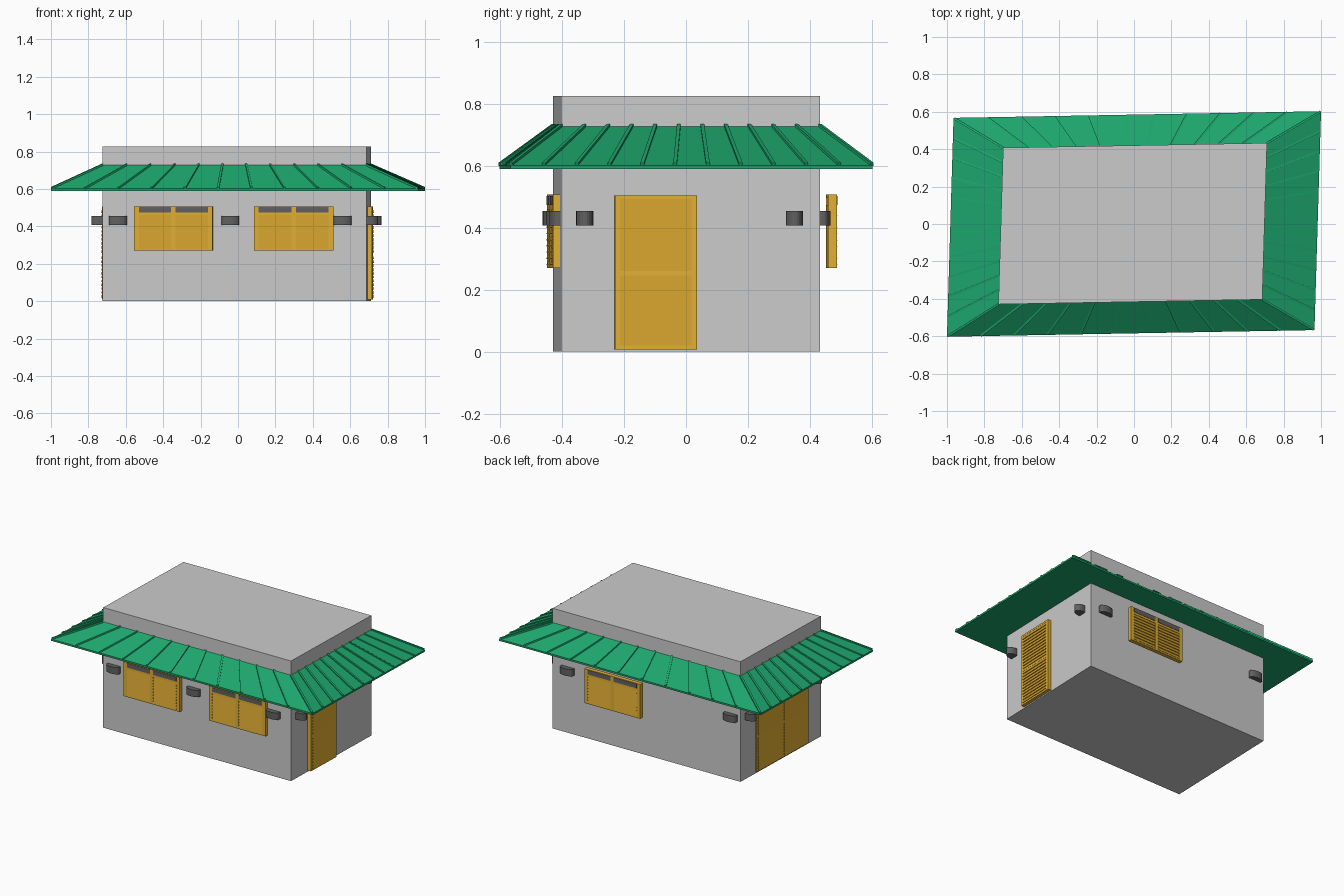
import bpy, bmesh, math
from mathutils import Vector, Matrix

if "Cube" in bpy.data.objects:
    bpy.data.objects.remove(bpy.data.objects["Cube"])

# The whole building is slightly skewed in plan
SKEW = Matrix(((1, .03, 0, -.007), (.018, 1, 0, .002), (0, 0, 1, 0), (0, 0, 0, 1)))
A, B = .7055, .4185          # half size of walls


def material(name, col):
    m = bpy.data.materials.new(name)
    m.diffuse_color = (*col, 1)
    m.use_nodes = True
    m.node_tree.nodes["Principled BSDF"].inputs["Base Color"].default_value = m.diffuse_color
    return m


AMBER = material("amber_paint", (.75, .43, .035))
SLAT = material("louvre_paint", (.6, .33, .025))
GREEN = material("green_roof", (.012, .38, .15))
DARK = material("dark_grey", (.12, .12, .12))


def finish(bm, name, mat=None):
    bmesh.ops.recalc_face_normals(bm, faces=bm.faces)
    bm.transform(SKEW)
    me = bpy.data.meshes.new(name)
    bm.to_mesh(me)
    bm.free()
    ob = bpy.data.objects.new(name, me)
    bpy.context.collection.objects.link(ob)
    if mat:
        me.materials.append(mat)


def loft(bm, loop_a, loop_b):
    """Solid between two matching end loops."""
    va = [bm.verts.new(p) for p in loop_a]
    vb = [bm.verts.new(p) for p in loop_b]
    n = len(va)
    bm.faces.new(va)
    bm.faces.new(vb)
    for i in range(n):
        j = (i + 1) % n
        bm.faces.new((va[i], va[j], vb[j], vb[i]))


def place(side, u, d, z):
    """Point at u along a wall, d outward from it, at height z."""
    return {"front": (u, -B - d, z), "back": (u, B + d, z),
            "right": (A + d, u, z), "left": (-A - d, u, z)}[side]


def prism(bm, side, u0, u1, profile):
    loft(bm, [place(side, u0, d, z) for d, z in profile],
         [place(side, u1, d, z) for d, z in profile])


def box(bm, side, u0, u1, d0, d1, z0, z1):
    prism(bm, side, u0, u1, [(d0, z0), (d1, z0), (d1, z1), (d0, z1)])


def louvres(bm, side, u0, u1, z0, z1, d, n):
    """Row of tilted slats overlapping like shingles."""
    s = (z1 - z0) / n
    for i in range(n):
        z = z0 + i * s
        prism(bm, side, u0, u1, [(d, z), (d + .008, z),
                                 (d + .003, z + s), (d - .004, z + s)])


def frame(bm, side, u0, u1, z0, z1, d0, d1, w, h):
    box(bm, side, u0, u0 + w, d0, d1, z0, z1)
    box(bm, side, u1 - w, u1, d0, d1, z0, z1)
    box(bm, side, u0 + w, u1 - w, d0, d1, z0, z0 + h)
    box(bm, side, u0 + w, u1 - w, d0, d1, z1 - h, z1)


def window(name, side, u0, u1, base):
    z0, z1, mid = .27, .507, (u0 + u1) / 2
    bm = bmesh.new()
    frame(bm, side, u0, u1, z0, z1, base, base + .028, .025, .01)
    box(bm, side, mid - .012, mid + .012, base, base + .028, z0 + .01, z1 - .01)
    box(bm, side, u0 + .025, u1 - .025, base, base + .028, .46, .474)
    box(bm, side, u0 + .025, u1 - .025, base, base + .015, z0 + .01, .46)
    finish(bm, name + "_frame", AMBER)
    slats, glass = bmesh.new(), bmesh.new()
    for a, b in ((u0 + .025, mid - .012), (mid + .012, u1 - .025)):
        louvres(slats, side, a, b, z0 + .01, .46, base + .022, 9)
        box(glass, side, a, b, base + .004, base + .03, .474, .503)
    finish(slats, name + "_louvres", SLAT)
    finish(glass, name + "_transom", DARK)


def door(name, side, u0, u1, leaves, base):
    bm, slats = bmesh.new(), bmesh.new()
    w = (u1 - u0) / leaves
    for k in range(leaves):
        a, b = u0 + k * w, u0 + (k + 1) * w
        frame(bm, side, a, b, .008, .505, base, base + .025, .017, .012)
        box(bm, side, a + .017, b - .017, base, base + .025, .246, .261)
        box(bm, side, a + .017, b - .017, base, base + .016, .02, .493)
        for z0, z1 in ((.02, .246), (.261, .493)):
            louvres(slats, side, a + .017, b - .017, z0, z1, base + .021, 11)
    finish(bm, name + "_frame", AMBER)
    finish(slats, name + "_louvres", SLAT)


# Walls: plain block rising above the skirt roof
bm = bmesh.new()
ring = [(-A, -B), (A, -B), (A, B), (-A, B)]
loft(bm, [(x, y, 0) for x, y in ring], [(x, y, .826) for x, y in ring])
finish(bm, "walls")

# Skirt roof with flat soffit
OA, OB = .9825, .585
outer = [(sx * OA + .007, sy * OB - .002) for sx, sy in ((-1, -1), (1, -1), (1, 1), (-1, 1))]
bm = bmesh.new()
rings = [[bm.verts.new((x, y, z)) for x, y in pts]
         for pts, z in ((ring, .59), (outer, .59), (outer, .602), (ring, .728))]
for k in range(4):
    r, s = rings[k], rings[(k + 1) % 4]
    for i in range(4):
        j = (i + 1) % 4
        bm.faces.new((r[i], r[j], s[j], s[i]))
finish(bm, "skirt_roof", GREEN)

# Fanned standing seams, hips included
bm = bmesh.new()
N = 11
for i in range(4):
    i0, i1 = Vector((*ring[i], .728)), Vector((*ring[(i + 1) % 4], .728))
    o0, o1 = Vector((*outer[i], .602)), Vector((*outer[(i + 1) % 4], .602))
    for k in range(N):
        p, q = i0.lerp(i1, k / N), o0.lerp(o1, k / N)
        q = p.lerp(q, .99)
        w = (q - p).cross(Vector((0, 0, 1))).normalized() * .006
        low, up = Vector((0, 0, -.004)), Vector((0, 0, .007))
        loft(bm, [p - w + low, p + w + low, p + w + up, p - w + up],
             [q - w + low, q + w + low, q + w + up, q - w + up])
finish(bm, "roof_seams", GREEN)

# Windows and doors
window("front_left_window", "front", -.535, -.115, -.005)
window("front_right_window", "front", .105, .53, -.005)
window("back_window", "back", .005, .425, .031)
door("right_door", "right", -.245, .02, 1, -.001)
door("left_double_door", "left", -.28, .26, 2, -.018)

# Half-round wall vents
bm = bmesh.new()
for side, spots, half, depth in (("front", (-.622, -.022, .578), .0475, .035),
                                 ("back", (-.635, .59), .0475, .035),
                                 ("right", (-.342, .335), .0275, .06),
                                 ("left", (-.342, .342), .0275, .06)):
    for u in spots:
        prof = [(u - half, -.005)] + [
            (u - half * math.cos(t), depth * (.35 + .65 * math.sin(t)))
            for t in (math.pi * k / 12 for k in range(13))] + [(u + half, -.005)]
        loft(bm, [place(side, a, d, .407) for a, d in prof],
             [place(side, a, d, .454) for a, d in prof])
finish(bm, "wall_vents", DARK)
